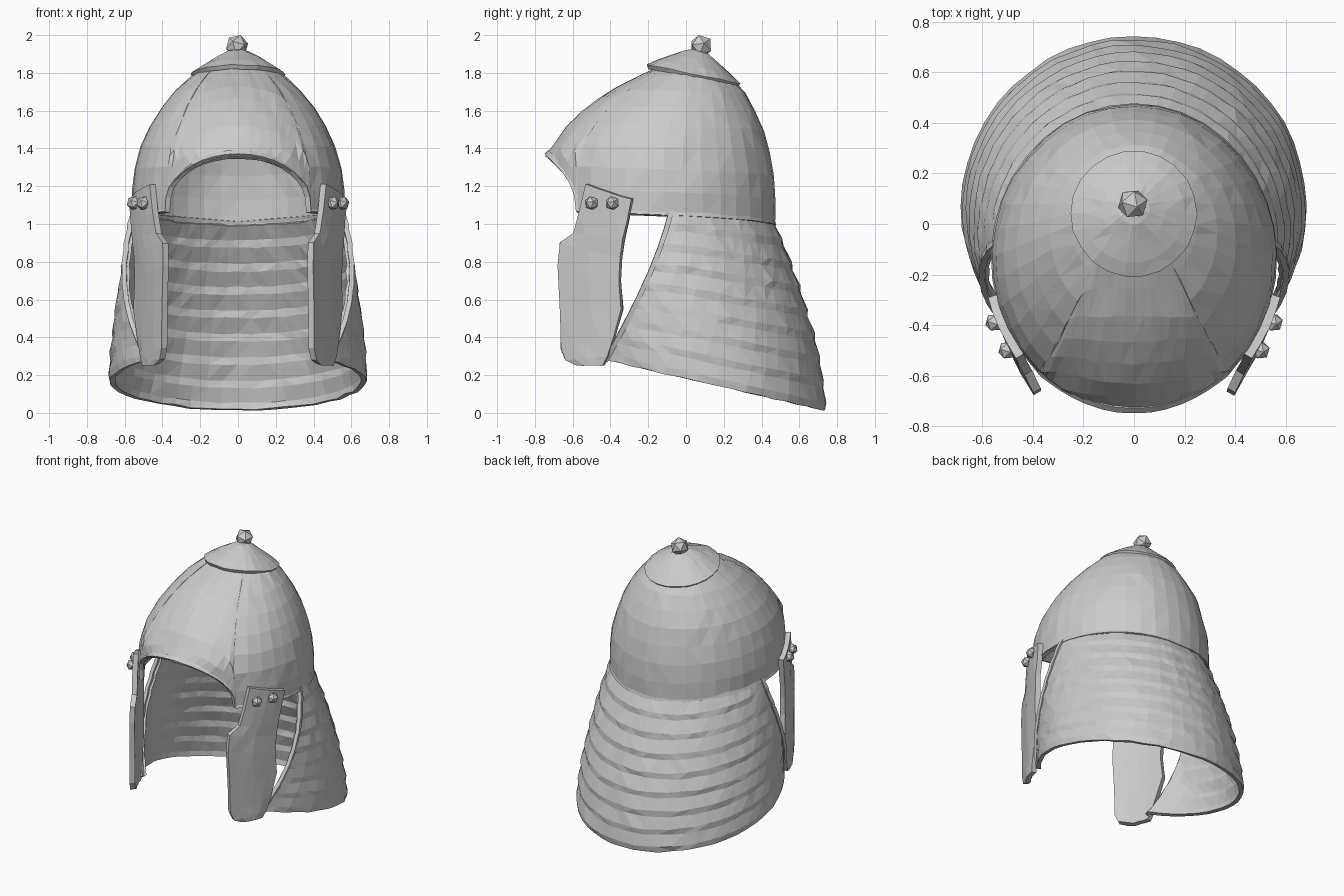
import bpy, bmesh, math, random
from mathutils import Vector

random.seed(4)
if "Cube" in bpy.data.objects:
    bpy.data.objects.remove(bpy.data.objects["Cube"])

steel = bpy.data.materials.new("grey_steel")
steel.use_nodes = True
steel.diffuse_color = (0.6, 0.6, 0.6, 1)
steel.node_tree.nodes["Principled BSDF"].inputs["Base Color"].default_value = (0.6, 0.6, 0.6, 1)
CENTRE = Vector((0, -0.1, 0.8))


def lerp(a, b, t):
    return a + (b - a) * t


def sample(table, z, col):
    """Read one column of a height profile at height z."""
    for lo, hi in zip(table, table[1:]):
        if z <= hi[0]:
            return lerp(lo[col], hi[col], max(0, (z - lo[0]) / (hi[0] - lo[0])))
    return table[-1][col]


def add_object(name, bm):
    mesh = bpy.data.meshes.new(name)
    bm.to_mesh(mesh)
    bm.free()
    mesh.materials.append(steel)
    obj = bpy.data.objects.new(name, mesh)
    bpy.context.collection.objects.link(obj)
    return obj


def shell(name, rows, thick, closed=False, jitter=0.004):
    """Skin rows of points into a hammered, faceted sheet thickened inwards."""
    bm = bmesh.new()
    grid = []
    for row in rows:
        grid.append([bm.verts.new(Vector(p) + Vector([random.uniform(-jitter, jitter)
                     for _ in range(3)])) for p in row])
    n = len(grid[0])
    for a, b in zip(grid, grid[1:]):
        for i in range(n if closed else n - 1):
            j = (i + 1) % n
            bm.faces.new((a[i], a[j], b[j], b[i]))
    bmesh.ops.remove_doubles(bm, verts=bm.verts, dist=0.0005)
    bm.normal_update()
    if sum(f.normal.dot(f.calc_center_median() - CENTRE) for f in bm.faces) < 0:
        bmesh.ops.reverse_faces(bm, faces=bm.faces)
    bmesh.ops.triangulate(bm, faces=bm.faces)
    obj = add_object(name, bm)
    mod = obj.modifiers.new("thickness", "SOLIDIFY")
    mod.thickness = thick
    mod.offset = -1
    return obj


def trim(name, points, radius, closed):
    """Narrow bead along an edge."""
    curve = bpy.data.curves.new(name, "CURVE")
    curve.dimensions = "3D"
    curve.bevel_depth = radius
    curve.bevel_resolution = 0
    curve.use_fill_caps = True
    spline = curve.splines.new("POLY")
    spline.points.add(len(points) - 1)
    for sp, p in zip(spline.points, points):
        sp.co = (*p, 1)
    spline.use_cyclic_u = closed
    spline.use_smooth = False
    curve.materials.append(steel)
    bpy.context.collection.objects.link(bpy.data.objects.new(name, curve))


def stud(name, centre, radius):
    bm = bmesh.new()
    bmesh.ops.create_icosphere(bm, subdivisions=1, radius=radius)
    obj = add_object(name, bm)
    obj.location = centre
    obj.rotation_euler = (0.3, 0.2, 0.4)


# Dome: height, half width, front y, back y
DOME = [(0.95, 0.555, -0.735, 0.47), (1.2, 0.56, -0.74, 0.47), (1.37, 0.53, -0.74, 0.45),
        (1.42, 0.515, -0.695, 0.435), (1.5, 0.48, -0.645, 0.415), (1.6, 0.42, -0.55, 0.37),
        (1.7, 0.34, -0.42, 0.31), (1.8, 0.23, -0.22, 0.22), (1.86, 0.14, -0.08, 0.16),
        (1.92, 0.0, 0.065, 0.065)]
ARCH = 0.685   # face opening half width as a share of the dome's
APEX = 1.92


def dome_point(theta, z, swell=1.0):
    w, f, b = (sample(DOME, z, c) for c in (1, 2, 3))
    return (w * swell * math.sin(theta),
            (f + b) / 2 - (b - f) / 2 * swell * math.cos(theta), z)


half = []      # (angle from the front, rim height)
for i in range(10):
    phi = math.pi / 2 * (1 - i / 9)
    half.append((math.asin(ARCH * math.cos(phi)), 1.06 + 0.3 * max(0, math.sin(phi)) ** 0.8))
edge = half[-1][0]
for i in range(1, 15):
    half.append((lerp(edge, math.pi, i / 14), lerp(1.06, 0.99, (i / 14) ** 1.5)))
columns = half + [(-t, z) for t, z in half[-2:0:-1]]

RINGS = 11
dome_rows = []
for r in range(RINGS):
    rise = math.sin(r / RINGS * math.pi / 2)
    swell = 1.006 if r < 3 else 0.995
    dome_rows.append([dome_point(t, lerp(z, APEX, rise), swell) for t, z in columns])
dome_rows.append([dome_point(0, APEX)] * len(columns))
shell("dome", dome_rows, 0.025, True, 0.003)
trim("dome_rim", [dome_point(t, z + 0.012, 0.985) for t, z in columns], 0.02, True)

# Crown plate laid over the top of the dome
crown_rows = []
for r, lift in ((1, 0), (0.8, 0.035), (0.5, 0.08), (0.25, 0.115), (0, 0.135)):
    row = []
    for i in range(22):
        a = math.tau * i / 22
        y = 0.25 * math.sin(a) * r
        row.append((0.25 * math.cos(a) * r, y + lerp(0.07, 0.04, r), 1.793 - 0.2 * y + lift))
    crown_rows.append(row)
shell("crown_plate", crown_rows, 0.025, True, 0.003)

# Finial
stud("finial_knob", (-0.005, 0.08, 1.942), 0.062)
bm = bmesh.new()
bmesh.ops.create_cone(bm, cap_ends=True, segments=7, radius1=0.05, radius2=0.035, depth=0.06)
add_object("finial_neck", bm).location = (0, 0.075, 1.905)

# Neck guard of overlapping bands, widening downwards
BANDS = 8
COLS = 36
levels = [(0, 0)]
for k in range(BANDS):
    levels += [((k + 0.65) / BANDS, 0.012), ((k + 1) / BANDS, 0)]
guard_rows = []
for t, bulge in levels:
    g = 1 - (1 - t) ** 1.6
    reach = math.radians(lerp(85, 136, t))
    row = []
    for i in range(COLS + 1):
        a = lerp(-reach, reach, i / COLS)
        fade = bulge * max(0, math.cos(a * 0.7))
        x = (lerp(0.55, 0.68, g) + fade) * math.sin(a)
        y = lerp(-0.13, 0.06, g) + (lerp(0.595, 0.675, g) + fade) * math.cos(a)
        top = 1.07 - 0.14 * max(0, y)
        bottom = 0.28 - 0.23 * (y + 0.43)
        row.append((x, y, lerp(top, bottom, t)))
    guard_rows.append(row)
shell("neck_guard", guard_rows, 0.028)
for side, name in ((0, "right"), (-1, "left")):
    trim("neck_guard_edge_" + name, [row[side] for row in guard_rows], 0.018, False)

# Cheek guards: front y, front z, back y, back z per row
CHEEK = [(-0.53, 1.21, -0.29, 1.13), (-0.565, 1.07, -0.31, 1.02), (-0.6, 0.95, -0.335, 0.92),
         (-0.67, 0.9, -0.35, 0.82), (-0.68, 0.78, -0.355, 0.7), (-0.665, 0.52, -0.345, 0.55),
         (-0.665, 0.34, -0.385, 0.4), (-0.64, 0.28, -0.415, 0.3), (-0.58, 0.25, -0.44, 0.25)]


def cheek_x(y):
    return 0.58 + 0.47 * (y + 0.29)


for s, name in ((1, "left"), (-1, "right")):
    rows = []
    for yf, zf, yb, zb in CHEEK:
        row = []
        for i in range(5):
            y = lerp(yf, yb, i / 4)
            bow = 0.012 * math.sin(math.pi * i / 4)
            row.append((s * (cheek_x(y) + bow), y, lerp(zf, zb, i / 4)))
        rows.append(row)
    shell(name + "_cheek_guard", rows, 0.035, False, 0.003)
    # Rivets fixing the cheek guard
    for k, y in enumerate((-0.5, -0.39)):
        stud(f"{name}_cheek_rivet_{k + 1}", (s * (cheek_x(y) + 0.02), y, 1.11), 0.038)
